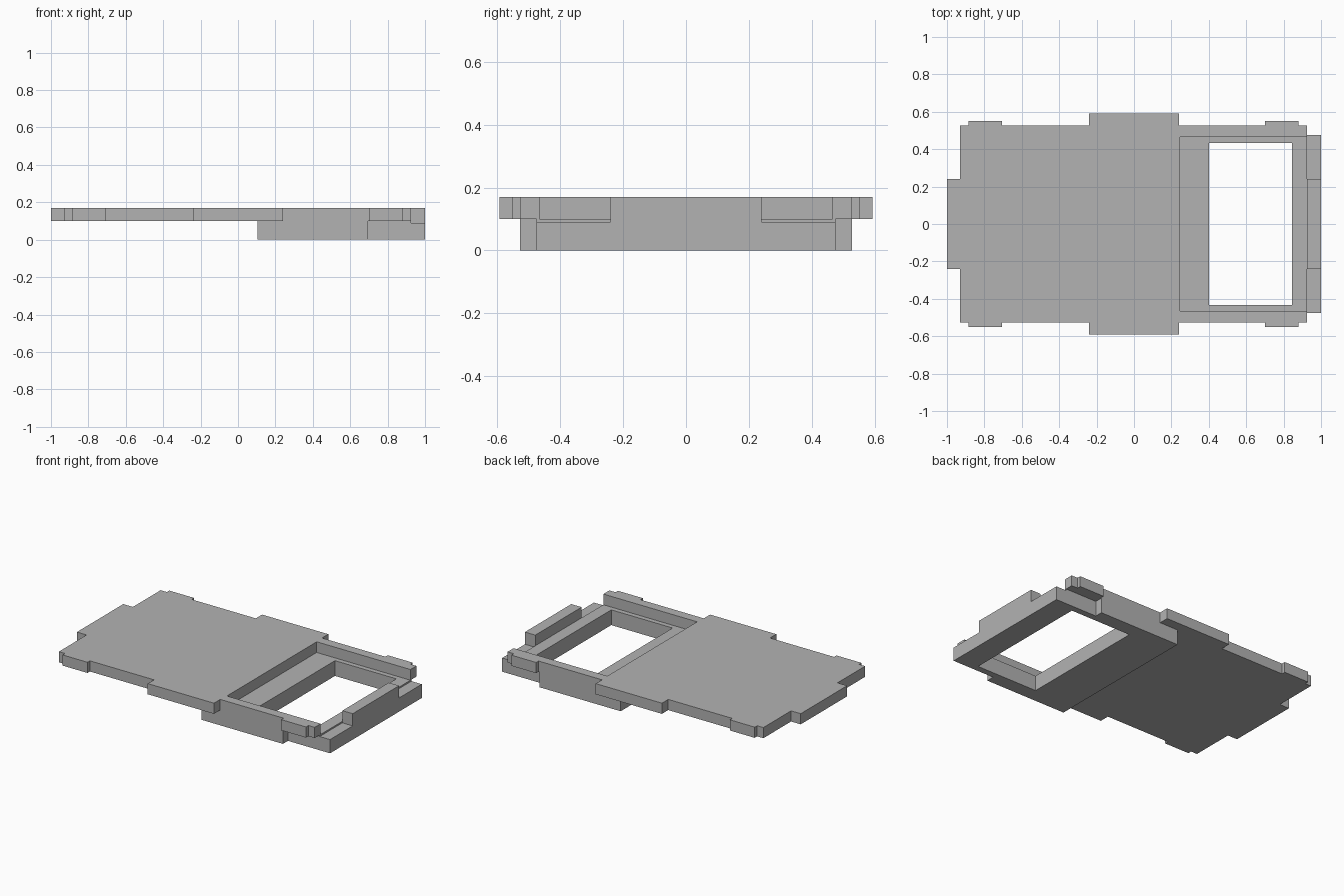
import bpy
import bmesh

cube = bpy.data.objects.get("Cube")
if cube:
    bpy.data.objects.remove(cube, do_unlink=True)

GREY = (0.45, 0.45, 0.45, 1.0)
grey = bpy.data.materials.new("plain grey")
grey.use_nodes = True
grey.diffuse_color = GREY
grey.node_tree.nodes["Principled BSDF"].inputs["Base Color"].default_value = GREY


def prism(name, half, z0, z1):
    """Extrude an outline given by its back half, mirrored across y = 0."""
    outline = half + [(x, -y) for x, y in reversed(half)]
    bm = bmesh.new()
    face = bm.faces.new([bm.verts.new((x, y, z0)) for x, y in outline])
    top = bmesh.ops.extrude_face_region(bm, geom=[face])["geom"]
    verts = [v for v in top if isinstance(v, bmesh.types.BMVert)]
    bmesh.ops.translate(bm, verts=verts, vec=(0, 0, z1 - z0))
    bmesh.ops.recalc_face_normals(bm, faces=bm.faces)
    mesh = bpy.data.meshes.new(name)
    bm.to_mesh(mesh)
    bm.free()
    mesh.materials.append(grey)
    obj = bpy.data.objects.new(name, mesh)
    bpy.context.collection.objects.link(obj)
    return obj


def block(name, x0, x1, y, z0, z1):
    return prism(name, [(x0, y), (x1, y)], z0, z1)


def cut(target, cutter):
    mod = target.modifiers.new("cut", "BOOLEAN")
    mod.operation = "DIFFERENCE"
    mod.solver = "EXACT"
    mod.object = cutter
    bpy.context.view_layer.objects.active = target
    bpy.ops.object.modifier_apply(modifier=mod.name)
    bpy.data.objects.remove(cutter, do_unlink=True)


SPLIT, TOP = 0.1, 0.17
SIDE, TAB, EAR = 0.527, 0.552, 0.592

# Tabbed top plate, with two arms reaching around the open recess
prism("top_plate", [
    (-1, 0.24), (-0.93, 0.24), (-0.93, SIDE),
    (-0.885, SIDE), (-0.885, TAB), (-0.705, TAB), (-0.705, SIDE),
    (-0.24, SIDE), (-0.24, EAR), (0.24, EAR), (0.24, SIDE),
    (0.7, SIDE), (0.7, TAB), (0.88, TAB), (0.88, SIDE),
    (0.925, SIDE), (0.925, 0.465), (0.245, 0.465)], SPLIT, TOP)

# Lower frame with a window
frame = prism("lower_frame", [
    (0.105, SIDE), (0.695, SIDE), (0.695, 0.475), (1, 0.475)], 0, SPLIT)
cut(frame, block("window_cutter", 0.4, 0.845, 0.433, -0.1, 0.3))

# Shallow step at the end of the frame, on either side of the end bar
step = block("step_cutter", 0.925, 1.1, 0.118, 0.09, 0.3)
for side in (1, -1):
    cutter = step.copy()
    bpy.context.collection.objects.link(cutter)
    cutter.location.y = side * (0.24 + 0.118)
    cutter.scale.y = 1.02
    cutter.location.y += side * 0.118 * 0.02
    bpy.context.view_layer.update()
    cut(frame, cutter)
bpy.data.objects.remove(step, do_unlink=True)

# Raised bar at the open end
block("end_bar", 0.925, 1, 0.24, SPLIT, TOP)
